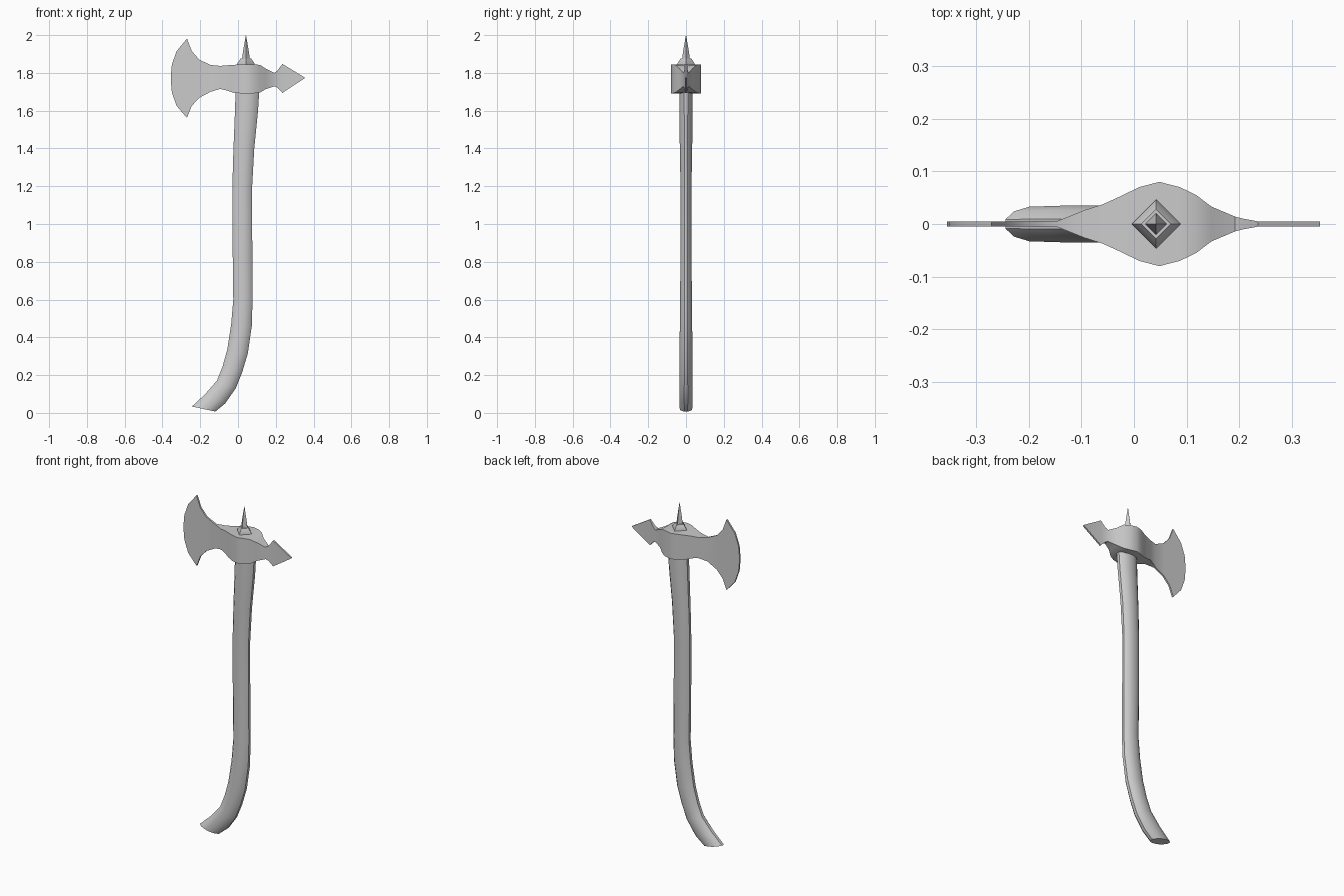
import bpy
import bmesh
import math

if "Cube" in bpy.data.objects:
    bpy.data.objects.remove(bpy.data.objects["Cube"], do_unlink=True)

# One plain grey for the whole axe
grey = bpy.data.materials.new("light_grey")
grey.use_nodes = True
colour = (0.6, 0.6, 0.6, 1)
grey.diffuse_color = colour
grey.node_tree.nodes["Principled BSDF"].inputs["Base Color"].default_value = colour


def loft(name, rings, angle):
    """Skin a list of equal-length vertex rings and cap both ends."""
    bm = bmesh.new()
    loops = [[bm.verts.new(p) for p in ring] for ring in rings]
    count = len(loops[0])
    for low, high in zip(loops, loops[1:]):
        for i in range(count):
            j = (i + 1) % count
            bm.faces.new((low[i], low[j], high[j], high[i]))
    bm.faces.new(loops[0])
    bm.faces.new(loops[-1])
    bmesh.ops.recalc_face_normals(bm, faces=bm.faces)
    mesh = bpy.data.meshes.new(name)
    bm.to_mesh(mesh)
    bm.free()
    mesh.materials.append(grey)
    obj = bpy.data.objects.new(name, mesh)
    bpy.context.collection.objects.link(obj)
    bpy.ops.object.select_all(action='DESELECT')
    obj.select_set(True)
    bpy.context.view_layer.objects.active = obj
    bpy.ops.object.shade_smooth_by_angle(angle=math.radians(angle))
    return obj


# Axe head: x, top edge, bottom edge, half thickness
head_stations = [
    (-.355, 1.79, 1.75, .005), (-.35, 1.845, 1.695, .005),
    (-.325, 1.915, 1.625, .005), (-.27, 1.982, 1.562, .005),
    (-.245, 1.916, 1.625, .005), (-.205, 1.87, 1.668, .005),
    (-.145, 1.842, 1.7, .006), (-.095, 1.837, 1.715, .026),
    (-.06, 1.84, 1.707, .037), (-.025, 1.842, 1.695, .053),
    (.01, 1.845, 1.692, .07), (.048, 1.845, 1.692, .08),
    (.087, 1.845, 1.692, .07), (.118, 1.842, 1.697, .055),
    (.147, 1.822, 1.714, .033), (.192, 1.8, 1.729, .014),
    (.208, 1.811, 1.722, .01), (.235, 1.847, 1.694, .005),
    (.353, 1.776, 1.772, .005),
]
head = [[(x, -t, low), (x, t, low), (x, t, top), (x, -t, top)]
        for x, top, low, t in head_stations]
loft("axe_head", head, 40)

# Curved handle: left edge x, z, right edge x, z, half depth
handle_stations = [
    (-.244, .034, -.12, .007, .034), (-.175, .098, -.068, .05, .036),
    (-.112, .17, -.012, .13, .036), (-.082, .245, .022, .215, .035),
    (-.057, .335, .052, .315, .035), (-.036, .47, .073, .46, .034),
    (-.025, .6, .077, .6, .032), (-.03, 1, .075, 1, .03),
    (-.03, 1.2, .075, 1.2, .03), (-.024, 1.4, .086, 1.4, .034),
    (-.016, 1.6, .106, 1.6, .036), (-.012, 1.73, .114, 1.73, .036),
]
SIDES = 12


def oval(xl, zl, xr, zr, depth):
    ring = []
    for i in range(SIDES):
        a = math.tau * (i + .5) / SIDES
        s = (1 + math.cos(a) / math.cos(math.pi / SIDES)) / 2
        ring.append((xl + (xr - xl) * s, depth * math.sin(a), zl + (zr - zl) * s))
    return ring


loft("handle", [oval(*s) for s in handle_stations], 40)

# Four-sided stepped collar and spike: radius, height
def diamonds(profile):
    return [[(.042 + r * math.cos(k * math.pi / 2), r * math.sin(k * math.pi / 2), z)
             for k in range(4)] for r, z in profile]


loft("spike_collar", diamonds([(.047, 1.84), (.046, 1.85), (.034, 1.867), (.028, 1.876)]), 30)
loft("top_spike", diamonds([(.021, 1.87), (.016, 1.91), (.0005, 2)]), 30)
